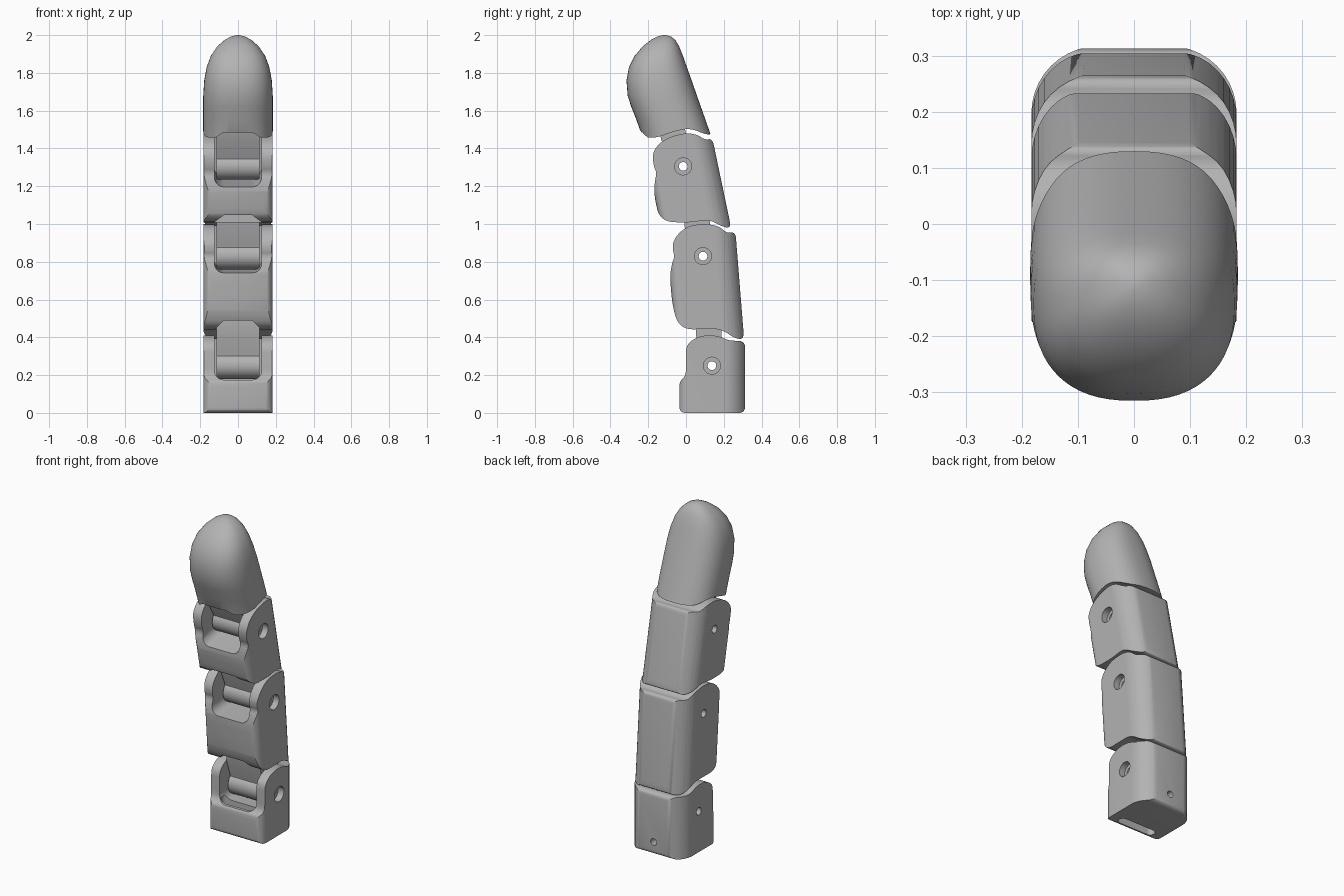
import bpy
import bmesh
from math import sin, cos, pi, radians
from mathutils import Vector, Matrix

cube = bpy.data.objects.get("Cube")
if cube:
    bpy.data.objects.remove(cube, do_unlink=True)

grey = bpy.data.materials.new("plain grey")
grey.use_nodes = True
grey.diffuse_color = (0.45, 0.45, 0.45, 1)
grey.node_tree.nodes["Principled BSDF"].inputs["Base Color"].default_value = grey.diffuse_color


def loft(name, rings, frame=Matrix()):
    """Closed solid through equal-length rings of points."""
    bm = bmesh.new()
    rows = [[bm.verts.new(frame @ Vector(p)) for p in ring] for ring in rings]
    n = len(rows[0])
    for a, b in zip(rows, rows[1:]):
        for i in range(n):
            j = (i + 1) % n
            bm.faces.new((a[i], a[j], b[j], b[i]))
    bm.faces.new(rows[0])
    bm.faces.new(rows[-1])
    bmesh.ops.recalc_face_normals(bm, faces=bm.faces)
    mesh = bpy.data.meshes.new(name)
    bm.to_mesh(mesh)
    bm.free()
    mesh.materials.append(grey)
    obj = bpy.data.objects.new(name, mesh)
    bpy.context.collection.objects.link(obj)
    return obj


def along_x(name, pts, x0, x1, frame=Matrix()):
    return loft(name, [[(x, y, z) for y, z in pts] for x in (x0, x1)], frame)


def along_y(name, pts, y0, y1, frame=Matrix()):
    return loft(name, [[(x, y, z) for x, z in pts] for y in (y0, y1)], frame)


def circle(r, n=32):
    return [(r * cos(2 * pi * i / n), r * sin(2 * pi * i / n)) for i in range(n)]


def soften(pts):
    """Cut the corners of a closed outline by a small distance, repeatedly."""
    pts = [Vector(p) for p in pts]
    for r in (0.018, 0.007, 0.003):
        out = []
        for i, p in enumerate(pts):
            for q in (pts[i - 1], pts[(i + 1) % len(pts)]):
                d = q - p
                out.append(p + d.normalized() * min(r, d.length * 0.25))
        pts = out
    return pts


def rounded(x0, x1, y0, y1, r_low, r_high, steps=10):
    """Rectangle outline with separate corner radii at low and high y."""
    corners = [(x1 - r_high, y1 - r_high, r_high), (x0 + r_high, y1 - r_high, r_high),
               (x0 + r_low, y0 + r_low, r_low), (x1 - r_low, y0 + r_low, r_low)]
    return [(cx + r * cos((k + i / steps) * pi / 2), cy + r * sin((k + i / steps) * pi / 2))
            for k, (cx, cy, r) in enumerate(corners) for i in range(steps + 1)]


def combine(obj, tool, operation="DIFFERENCE"):
    mod = obj.modifiers.new("cut", "BOOLEAN")
    mod.operation, mod.solver, mod.object = operation, "EXACT", tool
    bpy.context.view_layer.update()
    graph = bpy.context.evaluated_depsgraph_get()
    mesh = bpy.data.meshes.new_from_object(obj.evaluated_get(graph))
    obj.modifiers.clear()
    obj.data = mesh
    bpy.data.objects.remove(tool, do_unlink=True)


def smooth(obj):
    bpy.ops.object.select_all(action="DESELECT")
    obj.select_set(True)
    bpy.context.view_layer.objects.active = obj
    bpy.ops.object.shade_smooth_by_angle(angle=radians(32))


def notch(obj, low, high, front, depth):
    """Tapered relief under the front edge, clearing the tongue below."""
    pts = [(-0.17, low - 0.05), (0.17, low - 0.05), (0.125, low), (0.075, high),
           (-0.075, high), (-0.125, low)]
    combine(obj, along_y("notch_cutter", pts, front, depth))


def segment(name, outline, pin, tilt, front, back, z0, z1):
    """Hollowed link with a pin hole, plus the hinge tongue sitting in it."""
    lean = sin(tilt) / cos(tilt)
    rings = []
    for z in (z0, z1):
        shift = -(z - pin[1]) * lean
        sec = rounded(-0.183, 0.183, front + shift, back + shift + 0.004, 0.05, 0.12)
        rings.append([(x, y, z) for x, y in sec])
    body = loft(name, rings)
    combine(body, along_x("side_cutter", soften(outline), -0.3, 0.3), "INTERSECT")

    frame = Matrix.Translation((0, pin[0], pin[1])) @ Matrix.Rotation(tilt, 4, "X")
    slot = rounded(-0.125, 0.125, -0.075, 0.5, 0.05, 0.01)
    combine(body, along_y("slot_cutter", slot, -0.4, 0.078, frame))
    combine(body, along_x("bore_cutter", circle(0.045), 0.145, 0.4, frame))
    combine(body, along_x("pin_cutter", circle(0.023), -0.4, 0.4, frame))

    # Hinge tongue: barrel and neck, drilled for the pin
    tongue = along_x(name + "_tongue", circle(0.07, 48), -0.115, 0.115, frame)
    neck = [(-0.045, 0.02), (0.05, 0.02), (0.05, 0.26), (-0.085, 0.26), (-0.085, 0.16),
            (-0.05, 0.06)]
    combine(tongue, along_x("neck_cutter", neck, -0.115, 0.115, frame), "UNION")
    combine(tongue, along_x("pin_cutter", circle(0.023), -0.4, 0.4, frame))
    return body, tongue


parts = []

# Base link
base, tongue = segment(
    "base_link",
    [(-0.035, 0), (0.313, 0), (0.313, 0.38), (0.225, 0.383), (0.19, 0.4), (0.14, 0.412),
     (0.08, 0.408), (0.03, 0.385), (0, 0.35), (0, 0.21), (-0.012, 0.185), (-0.035, 0.165)],
    (0.137, 0.25), 0, -0.037, 0.313, -0.05, 0.5)
cord_slot = rounded(-0.125, 0.125, -0.005, 0.05, 0.025, 0.025)
combine(base, loft("cord_cutter", [[(x, y, z) for x, y in cord_slot] for z in (-0.1, 0.2)]))
combine(base, along_y("screw_cutter", [(x, z + 0.08) for x, z in circle(0.02)], 0.2, 0.4))
parts += [base, tongue]

# Lower link
lower, tongue = segment(
    "lower_link",
    [(0.01, 0.442), (0.17, 0.445), (0.215, 0.425), (0.25, 0.4), (0.295, 0.388),
     (0.306, 0.41), (0.262, 0.957), (0.215, 0.952), (0.18, 0.985), (0.12, 1.0),
     (0.05, 0.997), (0, 0.982), (-0.045, 0.945), (-0.07, 0.9), (-0.07, 0.86),
     (-0.06, 0.83), (-0.075, 0.79), (-0.085, 0.72), (-0.075, 0.6), (-0.06, 0.52),
     (-0.035, 0.465)],
    (0.09, 0.83), 0.077, -0.094, 0.272, 0.3, 1.1)
notch(lower, 0.44, 0.49, -0.3, 0.06)
parts += [lower, tongue]

# Upper link
upper, tongue = segment(
    "upper_link",
    [(-0.09, 1.01), (0.02, 1.008), (0.1, 1.02), (0.14, 1.015), (0.185, 0.99), (0.225, 0.978),
     (0.236, 0.995), (0.14, 1.452), (0.1, 1.445), (0.06, 1.473), (0, 1.482),
     (-0.09, 1.46), (-0.15, 1.42), (-0.178, 1.37), (-0.172, 1.31), (-0.155, 1.27),
     (-0.165, 1.23), (-0.168, 1.16), (-0.155, 1.08), (-0.135, 1.035)],
    (-0.015, 1.305), 0.206, -0.2, 0.172, 0.9, 1.6)
notch(upper, 1.01, 1.047, -0.4, -0.02)
parts += [upper, tongue]


# Fingertip: stacked rounded sections (height, front, back, half width)
def tip_ring(z, front, back, w, n=64):
    ring = []
    for i in range(n):
        c, s = cos(2 * pi * i / n), sin(2 * pi * i / n)
        power = 2 / 2.4
        x = w * abs(c) ** power * (1 if c > 0 else -1)
        y = (back - front) / 2 * abs(s) ** power * (1 if s > 0 else -1)
        ring.append((x, (front + back) / 2 + y, z))
    return ring


tip = loft("fingertip", [tip_ring(*row) for row in (
    (1.4, -0.22, 0.157, 0.183), (1.48, -0.238, 0.128, 0.184), (1.55, -0.262, 0.104, 0.185),
    (1.62, -0.29, 0.079, 0.185), (1.68, -0.309, 0.058, 0.184), (1.76, -0.315, 0.03, 0.179),
    (1.83, -0.302, 0.005, 0.166), (1.89, -0.272, -0.016, 0.144), (1.94, -0.23, -0.036, 0.11),
    (1.975, -0.185, -0.057, 0.07), (1.993, -0.15, -0.08, 0.036), (2.0, -0.12, -0.105, 0.008))])
underside = [(-0.3, 1.6), (-0.237, 1.485), (-0.215, 1.46), (-0.18, 1.455), (-0.13, 1.465),
             (-0.08, 1.485), (0, 1.505), (0.05, 1.497), (0.09, 1.479), (0.12, 1.473),
             (0.3, 1.5), (0.3, 2.2), (-0.5, 2.2), (-0.5, 1.6)]
combine(tip, along_x("underside_cutter", soften(underside), -0.3, 0.3), "INTERSECT")
notch(tip, 1.455, 1.485, -0.4, -0.13)
parts.append(tip)

for part in parts:
    smooth(part)
